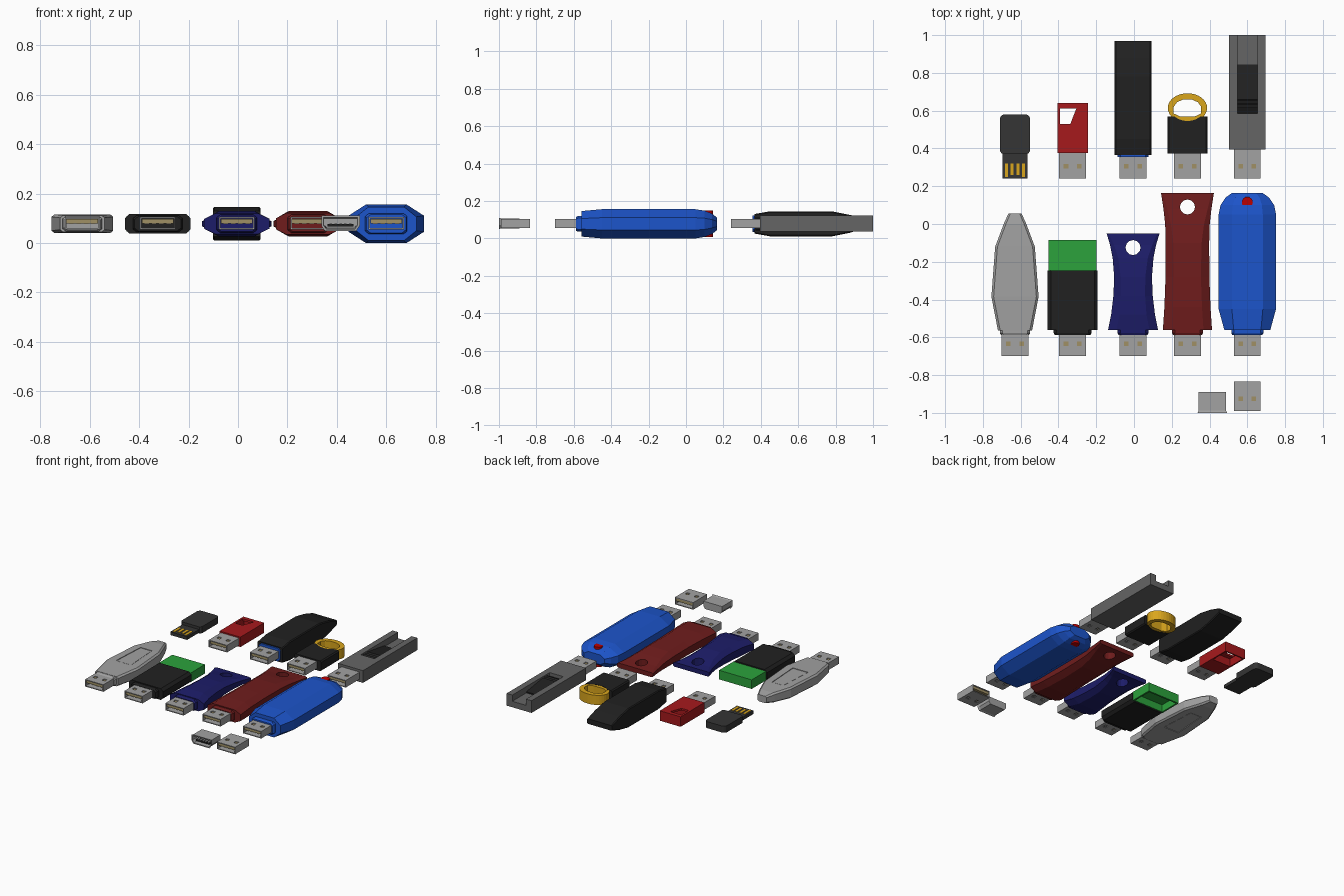
import bpy, bmesh, math

if "Cube" in bpy.data.objects:
    bpy.data.objects.remove(bpy.data.objects["Cube"])

Z = 0.078  # mid height shared by every drive


def mat(name, r, g, b):
    m = bpy.data.materials.new(name)
    m.diffuse_color = (r, g, b, 1)
    m.use_nodes = True
    m.node_tree.nodes["Principled BSDF"].inputs["Base Color"].default_value = m.diffuse_color
    return m


BLACK = mat("black", .015, .015, .015)
CHAR = mat("charcoal", .035, .035, .035)
GREEN = mat("green", .025, .36, .045)
NAVY = mat("navy", .012, .012, .14)
MAROON = mat("maroon", .16, .012, .012)
BLUE = mat("blue", .012, .09, .6)
RED = mat("red", .38, .01, .012)
PEG = mat("peg_red", .5, 0, 0)
GOLD = mat("gold", .7, .38, .012)
TAN = mat("tan", .35, .28, .13)
DGREY = mat("dark_grey", .13, .13, .13)
GREY = mat("grey", .36, .36, .36)


def make(name, bm, m=None):
    bmesh.ops.recalc_face_normals(bm, faces=bm.faces)
    me = bpy.data.meshes.new(name)
    bm.to_mesh(me)
    bm.free()
    if m:
        me.materials.append(m)
    ob = bpy.data.objects.new(name, me)
    bpy.context.collection.objects.link(ob)
    return ob


def skin(name, rings, m=None):
    """Join matching rings of points into a closed solid."""
    bm = bmesh.new()
    vs = [[bm.verts.new(p) for p in r] for r in rings]
    n = len(vs[0])
    for a, b in zip(vs, vs[1:]):
        for i in range(n):
            j = (i + 1) % n
            bm.faces.new((a[i], a[j], b[j], b[i]))
    bm.faces.new(vs[0])
    bm.faces.new(vs[-1])
    return make(name, bm, m)


def loft(name, x, sections, m=None, z=Z):
    """Octagonal body along y; sections are (y, half width, half height, chamfer x, chamfer z)."""
    rings = []
    for y, w, h, cx, cz in sections:
        q = [(w, h - cz), (w - cx, h), (cx - w, h), (-w, h - cz),
             (-w, cz - h), (cx - w, -h), (w - cx, -h), (w, cz - h)]
        rings.append([(x + a, y, z + b) for a, b in q])
    return skin(name, rings, m)


def prism(name, pts, z0, z1, m=None):
    return skin(name, [[(x, y, z) for x, y in pts] for z in (z0, z1)], m)


def box(name, x0, x1, y0, y1, z0, z1, m=None):
    return prism(name, [(x0, y0), (x1, y0), (x1, y1), (x0, y1)], z0, z1, m)


def ellipse(x, y, rx, ry, n=24):
    return [(x + rx * math.cos(2 * math.pi * i / n), y + ry * math.sin(2 * math.pi * i / n)) for i in range(n)]


def cut(ob, cutter):
    cutter.hide_render = True
    mod = ob.modifiers.new("cut", 'BOOLEAN')
    mod.operation = 'DIFFERENCE'
    mod.object = cutter
    dg = bpy.context.evaluated_depsgraph_get()
    me = bpy.data.meshes.new_from_object(ob.evaluated_get(dg))
    ob.modifiers.clear()
    ob.data = me
    bpy.data.objects.remove(cutter)


# Plug master parts: hollow shell with windows, tongue and contacts
L = .155
shell = box("plug_shell", -.071, .071, 0, L, -.025, .025, GREY)
cut(shell, box("c", -.065, .065, -.1, .3, -.019, .019))
for sx in (-1, 1):
    cut(shell, box("c", sx * .035 - .012, sx * .035 + .012, .053, .077, -.1, .1))
tongue = box("plug_tongue", -.064, .064, .008, L - .004, -.001, .0175, TAN)
contacts = [box("plug_contact", a - .009, a + .009, .012, .1, -.004, 0, GREY)
            for a in (-.045, -.015, .015, .045)]
PLUG = [shell, tongue] + contacts


def plug(x, y, prefix):
    for p in PLUG:
        o = bpy.data.objects.new(prefix + "_" + p.name.split(".")[0], p.data)
        o.location = (x, y, Z + .002)
        bpy.context.collection.objects.link(o)


XS = (-.63, -.325, -.005, .283, .6)
for x, n in zip(XS, ("grey", "green", "navy", "maroon", "blue")):
    plug(x, -.7, n)
for x, n in zip(XS[1:], ("red", "long_black", "ring", "slider")):
    plug(x, .24, n)
for p in PLUG:
    p.location = (.6, -.99, Z + .002)


def collar(x, name, m, w=.082, h=.037):
    loft(name, x, [(-.588, w - .006, h - .005, .015, .012), (-.578, w, h, .015, .012),
                   (-.55, w, h, .015, .012)], m)


# Grey tapered drive with recessed grip panel on both faces
x = XS[0]
collar(x, "grey_collar", GREY, .08, .032)
grey = loft("grey_body", x, [(-.565, .09, .034, .012, .01), (-.385, .125, .038, .012, .01),
            (-.12, .105, .038, .012, .01), (.0, .06, .034, .012, .01), (.055, .035, .024, .01, .008)], GREY)
for s in (-1, 1):
    cut(grey, prism("c", [(x - .06, -.375), (x + .06, -.375), (x + .045, -.12), (x - .045, -.12)],
                    Z + s * .034, Z + s * .1))
    prism("grey_panel", [(x - .056, -.371), (x + .056, -.371), (x + .042, -.124), (x - .042, -.124)],
          Z + s * .03, Z + s * .0365, GREY)

# Black drive with green tail, hollow underneath
x = XS[1]
collar(x, "green_drive_collar", BLACK, .1, .034)
loft("green_drive_body", x, [(-.56, .133, .04, .018, .018), (-.245, .133, .04, .018, .018)], BLACK)
tail = box("green_tail", x - .127, x + .127, -.25, -.085, Z - .032, Z + .032, GREEN)
cut(tail, box("c", x - .115, x + .115, -.24, -.097, Z - .1, Z + .02))

# Navy waisted drive with keyring hole
x = XS[2]
collar(x, "navy_collar", NAVY)
navy = loft("navy_body", x, [(-.56, .132, .042, .045, .022), (-.48, .116, .052, .045, .025),
            (-.38, .104, .052, .04, .025), (-.28, .1, .05, .035, .025), (-.18, .108, .036, .03, .018),
            (-.11, .122, .022, .02, .008), (-.05, .14, .016, .012, .005)], NAVY)
cut(navy, prism("c", ellipse(x, -.125, .04, .04, 12), -1, 1))

# Maroon waisted drive
x = XS[3]
collar(x, "maroon_collar", MAROON)
maroon = loft("maroon_body", x, [(-.56, .13, .044, .045, .022), (-.44, .122, .052, .045, .026),
              (-.28, .116, .052, .045, .026), (-.1, .115, .05, .04, .026), (0, .118, .038, .03, .018),
              (.08, .127, .024, .02, .01), (.165, .14, .016, .012, .005)], MAROON)
cut(maroon, prism("c", ellipse(x, .09, .04, .04, 12), -1, 1))

# Blue chunky drive with red peg
x = XS[4]
collar(x, "blue_collar", BLUE, .085, .042)
loft("blue_body", x, [(-.56, .122, .068, .05, .04), (-.45, .152, .078, .07, .045),
     (.05, .152, .078, .07, .045), (.1, .142, .07, .065, .04), (.14, .115, .054, .05, .032),
     (.165, .08, .034, .035, .02)], BLUE)
prism("blue_drive_peg", ellipse(x, .115, .029, .029, 16), Z - .07, Z + .07, PEG)

# Charcoal mini drive with bare contact board
x = XS[0]
arc = [(s * .055 + .025 * math.cos(t), .555 + .025 * math.sin(t))
       for s, a0 in ((1, 0), (-1, 90)) for t in [math.radians(a0 + k * 22.5) for k in range(5)]]
prism("mini_body", [(x + a, b) for a, b in
      [(-.08, .385), (-.068, .372), (.068, .372), (.08, .385)] + arc], Z - .022, Z + .024, CHAR)
box("mini_board", x - .065, x + .065, .24, .38, Z - .018, Z + .005, CHAR)
for i, a in enumerate((-.045, -.016, .016, .045)):
    y0 = .25 if i in (0, 3) else .26
    box("mini_contact", x + a - .008, x + a + .008, y0, .32, Z, Z + .008, GOLD)

# Small red drive: hollow tail with slanted window
x = XS[1]
red = box("red_body", x - .081, x + .081, .375, .64, Z - .034, Z + .036, RED)
cut(red, box("c", x - .071, x + .071, .5, .63, Z - .1, Z + .022))
cut(red, prism("c", [(x - .067, .53), (x - .012, .53), (x + .02, .612), (x - .067, .612)], Z, Z + .1))

# Long black drive with blue nose and wedge tail
x = XS[2]
loft("long_black_nose", x, [(.355, .082, .045, .015, .015), (.38, .082, .045, .015, .015)], BLUE)
loft("long_black_body", x, [(.365, .097, .052, .006, .006), (.45, .097, .067, .006, .006),
     (.78, .097, .067, .006, .006), (.88, .097, .047, .006, .006), (.97, .097, .018, .006, .006)], BLACK)

# Short black drive with gold loop
x = XS[3]
body = loft("ring_drive_body", x, [(.372, .105, .036, .008, .008), (.57, .105, .036, .008, .008)], BLACK)
cut(body, prism("c", ellipse(x, .615, .09, .07), -1, 1))
outer = [(x + .104 * math.cos(t), .615 + (.077 if math.sin(t) > 0 else .08) * math.sin(t))
         for t in [2 * math.pi * i / 32 for i in range(32)]]
ring = prism("gold_loop", outer, Z - .034, Z + .034, GOLD)
cut(ring, prism("c", [(x + .073, .585), (x + .073, .62), (x + .055, .645), (x + .025, .658),
    (x - .025, .658), (x - .055, .645), (x - .073, .62), (x - .073, .585), (x - .04, .57), (x + .04, .57)], -1, 1))

# Grey slider drive: open channel with sloped black thumb piece
x = XS[4]
slide = box("slider_body", x - .097, x + .097, .395, 1, Z - .042, Z + .044, DGREY)
cut(slide, box("c", x - .053, x + .053, .585, 1.1, Z, Z + .2))
prof = [(.585, -.003), (.845, -.003), (.845, .008), (.66, .036), (.65, .03), (.64, .036),
        (.63, .03), (.62, .036), (.585, .02)]
skin("slider_thumb", [[(x + s * .0525, y, Z + z) for y, z in prof] for s in (-1, 1)], BLACK)

# Loose flat socket with flared lips and inner tongue
x = .415


def socket_ring(y, w, h):
    return [(x + a * w, y, Z + .002 + b * h) for a, b in
            [(1, 1), (-1, 1), (-1, -.3), (-.82, -1), (.82, -1), (1, -.3)]]


sock = skin("socket_shell", [socket_ring(-1, .078, .031), socket_ring(-.988, .073, .026),
                             socket_ring(-.89, .073, .026)], GREY)
cut(sock, skin("c", [socket_ring(-1.01, .07, .024), socket_ring(-.9, .066, .02)]))
box("socket_tongue", x - .052, x + .052, -.985, -.895, Z - .012, Z - .002, BLACK)
for i in range(5):
    a = x - .04 + i * .02
    box("socket_contact", a - .005, a + .005, -.983, -.91, Z - .003, Z + .002, GREY)
